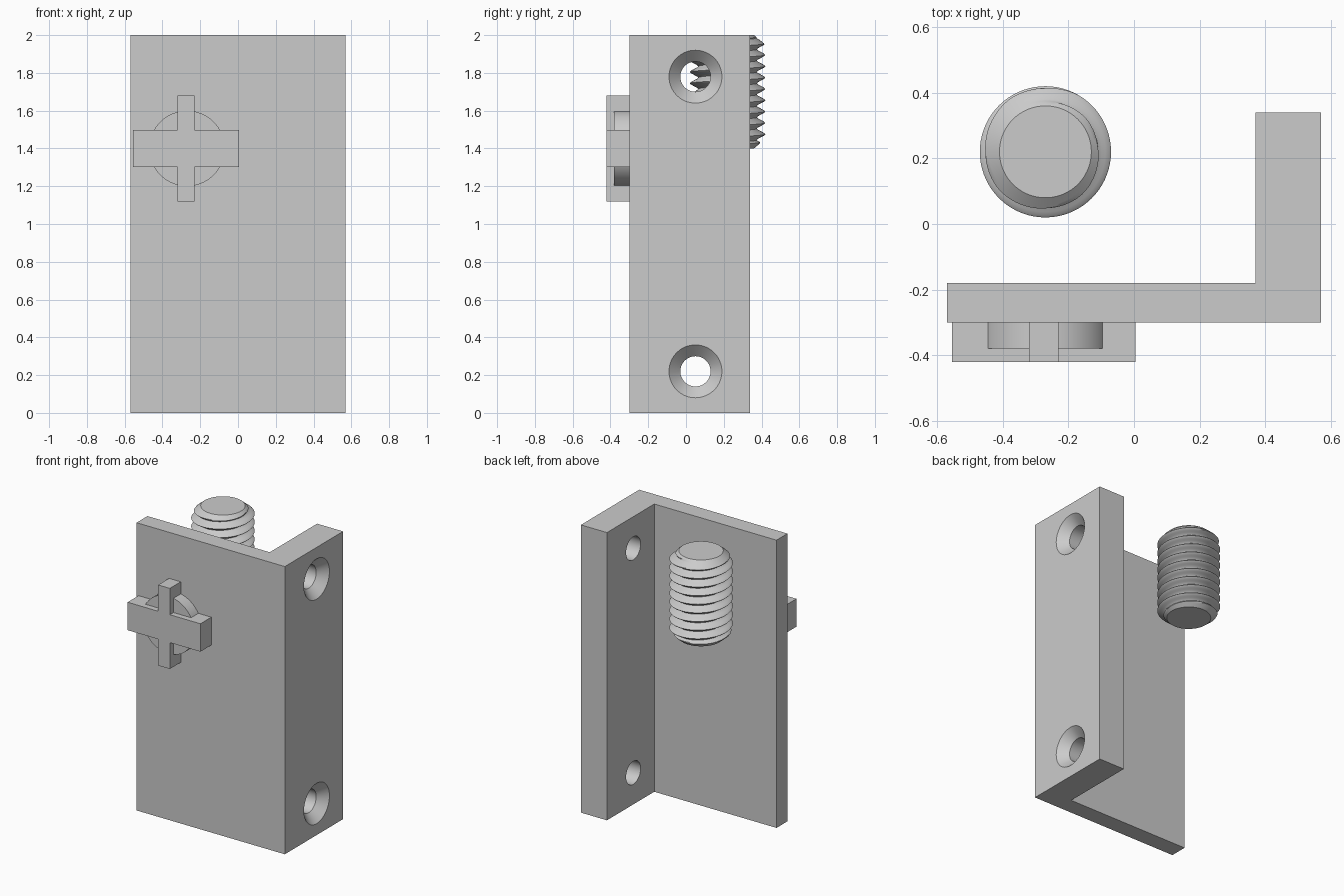
import bpy, bmesh
from math import pi, cos, sin

if "Cube" in bpy.data.objects:
    bpy.data.objects.remove(bpy.data.objects["Cube"], do_unlink=True)

GREY = (0.6, 0.6, 0.6, 1)
grey = bpy.data.materials.new("plain grey")
grey.use_nodes = True
grey.diffuse_color = GREY
grey.node_tree.nodes["Principled BSDF"].inputs["Base Color"].default_value = GREY


def finish(name, bm, smooth=False):
    """Turn a bmesh into a grey object."""
    bmesh.ops.recalc_face_normals(bm, faces=bm.faces)
    mesh = bpy.data.meshes.new(name)
    bm.to_mesh(mesh)
    bm.free()
    mesh.materials.append(grey)
    obj = bpy.data.objects.new(name, mesh)
    bpy.context.collection.objects.link(obj)
    if smooth:
        shade(obj)
    return obj


def shade(obj):
    bpy.ops.object.select_all(action='DESELECT')
    obj.select_set(True)
    bpy.context.view_layer.objects.active = obj
    bpy.ops.object.shade_smooth_by_angle(angle=pi / 6)


def extrude(name, points, offset, smooth=False):
    """Extrude a closed outline along an offset."""
    bm = bmesh.new()
    face = bm.faces.new([bm.verts.new(p) for p in points])
    ext = bmesh.ops.extrude_face_region(bm, geom=[face])
    verts = [v for v in ext["geom"] if isinstance(v, bmesh.types.BMVert)]
    bmesh.ops.translate(bm, verts=verts, vec=offset)
    return finish(name, bm, smooth)


def lathe_x(name, profile, y, z, n=64):
    """Closed solid turned about an axis parallel to x, from (x, radius) pairs."""
    bm = bmesh.new()
    rings = [[bm.verts.new((x, y + r * cos(2 * pi * i / n), z + r * sin(2 * pi * i / n)))
              for i in range(n)] for x, r in profile]
    for a, b in zip(rings, rings[1:]):
        for i in range(n):
            j = (i + 1) % n
            bm.faces.new((a[i], a[j], b[j], b[i]))
    bm.faces.new(rings[0])
    bm.faces.new(rings[-1])
    return finish(name, bm)


# L-shaped bracket, open towards the back
W, FRONT, INNER, BACK, FLANGE = 0.57, -0.30, -0.18, 0.34, 0.37
outline = [(-W, FRONT), (W, FRONT), (W, BACK), (FLANGE, BACK), (FLANGE, INNER), (-W, INNER)]
bracket = extrude("bracket", [(x, y, 0) for x, y in outline], (0, 0, 2))

# Countersunk screw holes through the flange
for z in (0.22, 1.78):
    cutter = lathe_x("hole_cutter", [(0.3, 0.08), (W - 0.06, 0.08), (W + 0.01, 0.15)], 0.05, z)
    cutter.hide_render = True
    mod = bracket.modifiers.new("hole", 'BOOLEAN')
    mod.operation, mod.solver, mod.object = 'DIFFERENCE', 'EXACT', cutter
    bpy.context.view_layer.objects.active = bracket
    bpy.ops.object.modifier_apply(modifier=mod.name)
    bpy.data.objects.remove(cutter, do_unlink=True)
shade(bracket)

# Knob disc and cross handle on the front
KX, KZ = -0.27, 1.40
disc = [(KX + 0.2 * cos(2 * pi * i / 64), FRONT, KZ + 0.2 * sin(2 * pi * i / 64)) for i in range(64)]
extrude("knob_disc", disc, (0, -0.08, 0), True)
ARM, HX, HZ = 0.28, 0.045, 0.097
quarter = [(ARM, HZ), (HX, HZ), (HX, ARM)]
cross = (quarter + [(-x, z) for x, z in reversed(quarter)]
         + [(-x, -z) for x, z in quarter] + [(x, -z) for x, z in reversed(quarter)])
extrude("cross_handle", [(KX - 0.005 + x, FRONT, KZ + z) for x, z in cross], (0, -0.12, 0))

# Threaded stud with chamfered ends, its rows following the helix
CX, CY, BOTTOM, TOP = -0.27, 0.22, 1.40, 2.0
PITCH, CREST, ROOT, CAP, SIDES, STEPS = 0.06, 0.2, 0.155, 0.14, 72, 10
TURNS = int((TOP - BOTTOM) / PITCH) + 2


def stud_radius(z, phase):
    wave = abs((phase % 1) * 2 - 1)
    flank = min(1, max(0, (wave - 0.1) / 0.8))
    end = min(z - BOTTOM, TOP - z)
    return min(ROOT + (CREST - ROOT) * flank, CAP + 1.2 * end)


bm = bmesh.new()
columns = []
for i in range(SIDES + 1):
    a = 2 * pi * i / SIDES
    column = []
    for k in range(TURNS * STEPS + 1):
        phase = k / STEPS
        z = min(TOP, max(BOTTOM, BOTTOM + PITCH * (phase - 1 + i / SIDES)))
        r = stud_radius(z, phase)
        column.append(bm.verts.new((CX + r * cos(a), CY + r * sin(a), z)))
    columns.append(column)
for a, b in zip(columns, columns[1:]):
    for k in range(TURNS * STEPS):
        bm.faces.new((a[k], b[k], b[k + 1], a[k + 1]))
bmesh.ops.remove_doubles(bm, verts=bm.verts, dist=0.0005)
bmesh.ops.holes_fill(bm, edges=[e for e in bm.edges if e.is_boundary], sides=0)
finish("threaded_stud", bm, True)
